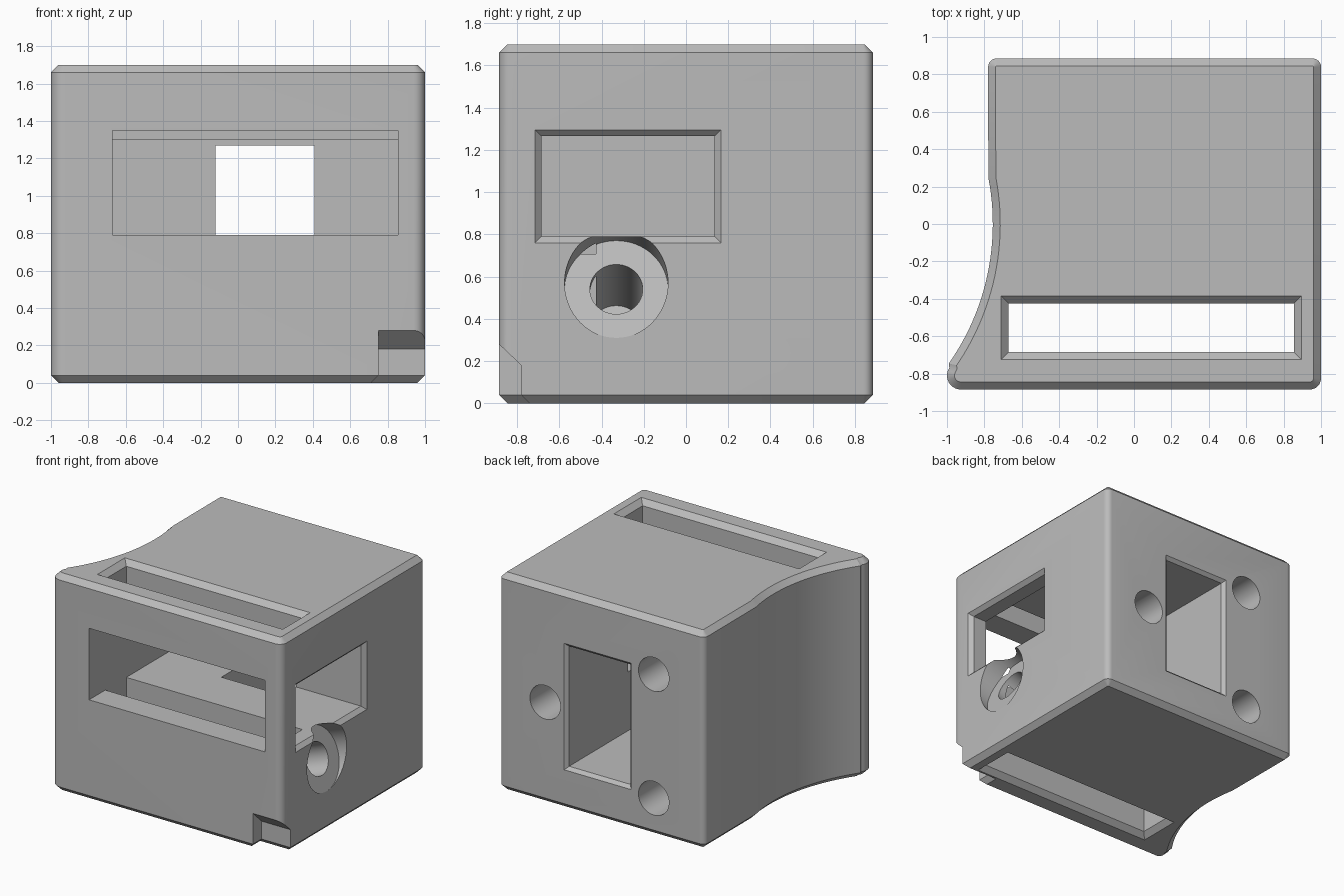
import bpy, bmesh
from math import radians, sin, cos
from mathutils import Vector

cube = bpy.data.objects.get("Cube")
if cube:
    bpy.data.objects.remove(cube, do_unlink=True)

grey = bpy.data.materials.new("grey plastic")
grey.use_nodes = True
grey.diffuse_color = (0.5, 0.5, 0.5, 1)
grey.node_tree.nodes["Principled BSDF"].inputs["Base Color"].default_value = (0.5, 0.5, 0.5, 1)


def loft(name, rings):
    """Closed solid through equal rings of 3D points."""
    bm = bmesh.new()
    loops = [[bm.verts.new(p) for p in ring] for ring in rings]
    n = len(loops[0])
    for low, high in zip(loops, loops[1:]):
        for i in range(n):
            j = (i + 1) % n
            bm.faces.new((low[i], low[j], high[j], high[i]))
    bm.faces.new(loops[0][::-1])
    bm.faces.new(loops[-1])
    bmesh.ops.recalc_face_normals(bm, faces=bm.faces)
    mesh = bpy.data.meshes.new(name)
    bm.to_mesh(mesh)
    bm.free()
    mesh.materials.append(grey)
    obj = bpy.data.objects.new(name, mesh)
    bpy.context.collection.objects.link(obj)
    return obj


cutters = []


def cut_box(name, axis, u, v, stations):
    """Rectangular cutter along an axis; each station is (position, outward flare)."""
    rings = []
    for pos, e in stations:
        ring = []
        for a, b in ((u[0] - e, v[0] - e), (u[1] + e, v[0] - e),
                     (u[1] + e, v[1] + e), (u[0] - e, v[1] + e)):
            p = [a, b]
            p.insert(axis, pos)
            ring.append(p)
        rings.append(ring)
    cutters.append(loft(name, rings))


def cut_hole(name, start, direction, length, radius, sides=48):
    """Round cutter from a start point along a direction."""
    turn = Vector(direction).to_track_quat('Z', 'Y')
    ring = [turn @ Vector((radius * cos(radians(360 * i / sides)),
                           radius * sin(radians(360 * i / sides)), 0)) for i in range(sides)]
    step = Vector(direction).normalized() * length
    cutters.append(loft(name, [[Vector(start) + p for p in ring],
                               [Vector(start) + p + step for p in ring]]))


def arc(cx, cy, r, a0, a1, n):
    return [Vector((cx + r * cos(radians(a0 + (a1 - a0) * i / n)),
                    cy + r * sin(radians(a0 + (a1 - a0) * i / n)))) for i in range(n + 1)]


def inset(points, d):
    """Mitred inward offset of a counter-clockwise outline."""
    out = []
    for i, p in enumerate(points):
        a = (p - points[i - 1]).normalized()
        b = (points[(i + 1) % len(points)] - p).normalized()
        na, nb = Vector((-a.y, a.x)), Vector((-b.y, b.x))
        out.append(p + (na + nb) * d / (1 + na.dot(nb)))
    return out


# Body: square outline with a hollow curved left side, chamfered top and bottom
H, C = 1.7, 0.04
outline = (arc(-0.925, -0.81, 0.075, 146, 270, 10) + arc(0.94, -0.825, 0.06, -90, 0, 6)
           + arc(0.955, 0.84, 0.045, 0, 90, 6) + arc(-0.735, 0.84, 0.045, 90, 180, 6)
           + arc(-2.055, 0, 1.3, 11, -35, 24))
inner = inset(outline, C)
body = loft("housing", [[(p.x, p.y, z) for p in ring] for ring, z in
                        ((inner, 0), (outline, C), (outline, H - C), (inner, H))])

# Vertical slot, flared at both ends
cut_box("slot", 2, (-0.67, 0.855), (-0.685, -0.425),
        [(-C, 2 * C), (C, 0), (H - C, 0), (H + C, 2 * C)])
# Front window, inner chamber and side window
cut_box("front_window", 1, (-0.67, 0.855), (0.79, 1.35), [(-1, 0), (-0.5, 0)])
cut_box("chamber", 0, (-0.685, 0.135), (0.79, 1.30), [(-0.67, 0), (0.855, 0)])
cut_box("side_window", 0, (-0.685, 0.135), (0.79, 1.265), [(0.8, 0), (0.97, 0), (1.03, 0.06)])
# Rear shaft
cut_box("rear_shaft", 1, (-0.12, 0.41), (0.33, 1.27), [(-0.035, 0), (0.86, 0), (0.91, 0.05)])
# Rear screw holes
for x, z in ((0.6, 0.79), (-0.34, 1.26), (-0.34, 0.29)):
    cut_hole("rear_screw_hole", (x, 0.95, z), (0, -1, 0), 0.55, 0.132)
# Slanted side bore with counterbore
out = Vector((cos(radians(20)), 0, sin(radians(20))))
seat = Vector((0.916, -0.33, 0.54))
cut_hole("counterbore", seat, out, 0.5, 0.245, 64)
cut_hole("side_bore", seat + out * 0.05, -out, 0.62, 0.125)
# Notch at the lower front corner with a sloped roof
notch = ((-0.78, -0.1), (-0.78, 0.18), (-0.96, 0.351), (-0.96, -0.1))
cutters.append(loft("corner_notch", [[(x, y, z) for y, z in notch] for x in (0.75, 1.1)]))
cut_box("notch_flare", 2, (0.75, 1.2), (-1.1, -0.78), [(-C, 2 * C), (C, 0), (0.1, 0)])

# Cut everything and bake the result
for cutter in cutters:
    cutter.hide_render = True
    mod = body.modifiers.new(cutter.name, 'BOOLEAN')
    mod.operation = 'DIFFERENCE'
    mod.solver = 'EXACT'
    mod.object = cutter
bpy.context.view_layer.update()
baked = bpy.data.meshes.new_from_object(body.evaluated_get(bpy.context.evaluated_depsgraph_get()))
body.modifiers.clear()
body.data = baked
baked.materials.clear()
baked.materials.append(grey)
for poly in baked.polygons:
    poly.material_index = 0
for cutter in cutters:
    bpy.data.objects.remove(cutter, do_unlink=True)

bpy.ops.object.select_all(action='DESELECT')
body.select_set(True)
bpy.context.view_layer.objects.active = body
bpy.ops.object.shade_smooth_by_angle(angle=radians(25))
